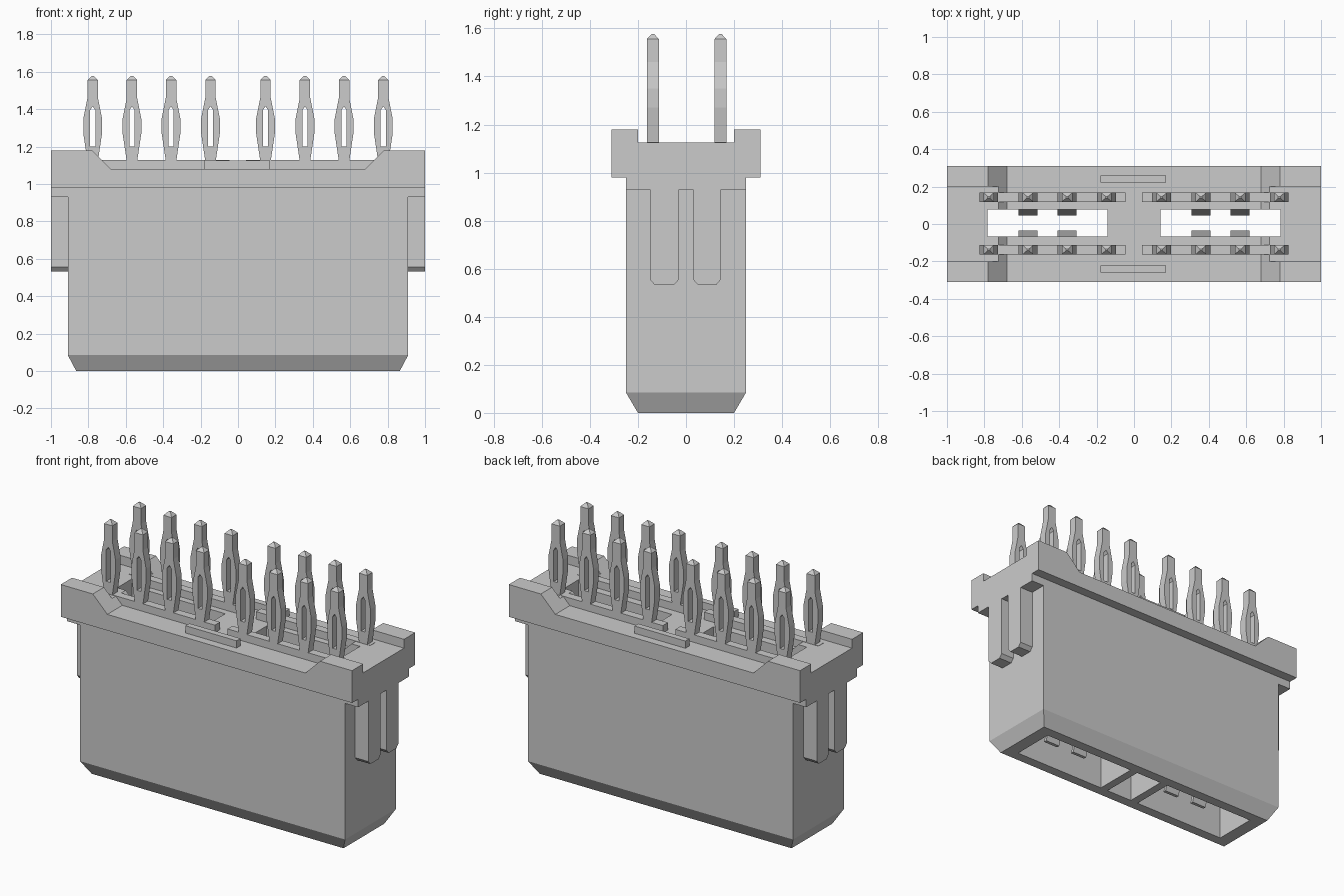
import bpy, bmesh
from mathutils import Vector

if "Cube" in bpy.data.objects:
    bpy.data.objects.remove(bpy.data.objects["Cube"])


def finish(name, bm):
    bmesh.ops.recalc_face_normals(bm, faces=bm.faces[:])
    me = bpy.data.meshes.new(name)
    bm.to_mesh(me)
    bm.free()
    ob = bpy.data.objects.new(name, me)
    bpy.context.collection.objects.link(ob)
    return ob


def prism(bm, pts, a, b, axis):
    """Extrude a 2D profile from a to b along y (pts are x,z) or x (pts are y,z)."""
    def place(p, d):
        return (p[0], d, p[1]) if axis == 'Y' else (d, p[0], p[1])
    lo = [bm.verts.new(place(p, a)) for p in pts]
    hi = [bm.verts.new(place(p, b)) for p in pts]
    n = len(pts)
    bm.faces.new(lo)
    bm.faces.new(hi[::-1])
    for i in range(n):
        j = (i + 1) % n
        bm.faces.new((lo[i], hi[i], hi[j], lo[j]))


def loft(bm, sections):
    """Stack of rectangles (half x, half y, z), capped at both ends."""
    rings = [[bm.verts.new((sx * w, sy * d, z))
              for sx, sy in ((-1, -1), (1, -1), (1, 1), (-1, 1))] for w, d, z in sections]
    bm.faces.new(rings[0])
    bm.faces.new(rings[-1])
    for r, s in zip(rings, rings[1:]):
        for i in range(4):
            j = (i + 1) % 4
            bm.faces.new((r[i], r[j], s[j], s[i]))


def box(name, x0, x1, y0, y1, z0, z1):
    bm = bmesh.new()
    prism(bm, [(x0, z0), (x1, z0), (x1, z1), (x0, z1)], y0, y1, 'Y')
    return finish(name, bm)


def boolean(target, other, op):
    m = target.modifiers.new("bool", 'BOOLEAN')
    m.operation, m.solver, m.object = op, 'EXACT', other
    bpy.context.view_layer.objects.active = target
    bpy.ops.object.modifier_apply(modifier=m.name)
    bpy.data.objects.remove(other)


# Housing body with tapered foot
bm = bmesh.new()
loft(bm, [(.865, .2, 0), (.91, .25, .085), (.91, .25, 1.02)])
housing = finish("housing", bm)

# Top flange with sunken middle and an end-to-end trough
bm = bmesh.new()
half = [(1, .98), (1, 1.18), (.78, 1.18), (.68, 1.08)]
prism(bm, half + [(-x, z) for x, z in half[::-1]], -.31, .31, 'Y')
flange = finish("flange", bm)
boolean(flange, box("trough", -1.1, 1.1, -.2, .2, 1.125, 1.3), 'DIFFERENCE')
boolean(housing, flange, 'UNION')

# End shoulders with hanging ribs
for s in (-1, 1):
    boolean(housing, box("shoulder", *sorted((s * .85, s)), -.25, .25, .93, 1.0), 'UNION')
    for y0, y1 in ((-.15, -.03), (.03, .145)):
        bm = bmesh.new()
        prism(bm, [(y0, .95), (y0, .555), (y0 + .02, .532), (y1 - .02, .532),
                   (y1, .555), (y1, .95)], s * .85, s, 'X')
        boolean(housing, finish("rib", bm), 'UNION')

# Through slots, wider contact cavities below, and the central pocket
for s in (-1, 1):
    x0, x1 = sorted((s * .142, s * .783))
    boolean(housing, box("slot", x0, x1, -.066, .078, -.1, 1.3), 'DIFFERENCE')
    boolean(housing, box("cavity", x0, x1, -.137, .137, -.1, .95), 'DIFFERENCE')
boolean(housing, box("pocket", -.09, .09, -.137, .137, -.1, .9), 'DIFFERENCE')

# Raised key bars on the front and back ledges
for side, s in (("front", -1), ("back", 1)):
    box(side + "_key_bar", -.178, .172, *sorted((s * .222, s * .26)), 1.07, 1.125)

# One press-fit pin mesh with an eye, built as a half and mirrored
bm = bmesh.new()
prism(bm, [(0, 1.07), (.029, 1.07), (.029, 1.13), (.05, 1.27), (.05, 1.35), (.028, 1.46),
           (.028, 1.555), (0, 1.555), (0, 1.415), (.014, 1.395), (.014, 1.2), (0, 1.2)],
      -.025, .025, 'Y')
# open the centre plane, leaving material only above and below the eye
bmesh.ops.delete(bm, geom=[f for f in bm.faces if all(abs(v.co.x) < 1e-5 for v in f.verts)],
                 context='FACES')
bmesh.ops.mirror(bm, geom=bm.verts[:] + bm.edges[:] + bm.faces[:], axis='X', merge_dist=1e-4)
loft(bm, [(.028, .025, 1.555), (.006, .005, 1.577)])
first = finish("pin", bm)
pin_mesh = first.data
bpy.data.objects.remove(first)

columns = [s * x for s in (-1, 1) for x in (.147, .358, .567, .777)]
for row, y in (("front", -.138), ("back", .143)):
    # Carrier rails
    box(row + "_left_rail", -.83, -.045, y - .025, y + .025, 1.06, 1.127)
    box(row + "_right_rail", .042, .825, y - .025, y + .025, 1.06, 1.127)
    s = 1 if y > 0 else -1
    for x in columns:
        pin = bpy.data.objects.new(row + "_pin", pin_mesh)
        pin.location = (x, y, 0)
        bpy.context.collection.objects.link(pin)
        # Bent spring contacts inside the cavities
        if .3 < abs(x) < .6:
            bm = bmesh.new()
            line = [(.137, .95), (.112, .85), (.06, .25), (.1, .12)]
            outline = line + [(d - .02, z) for d, z in line[::-1]]
            prism(bm, [(s * d + .005, z) for d, z in outline], x - .05, x + .05, 'X')
            finish(row + "_contact", bm)
